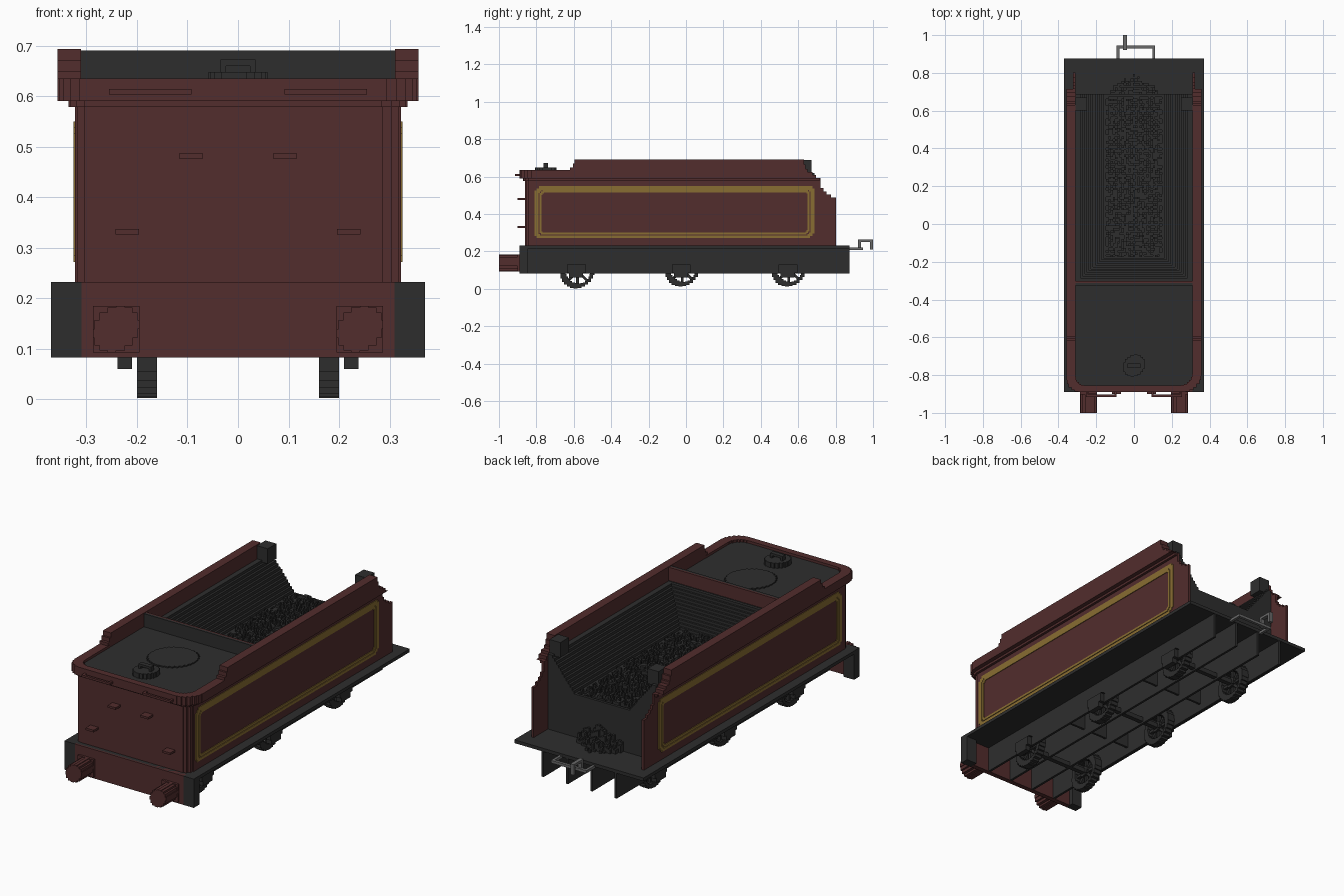
import bpy, bmesh, math, random

cube = bpy.data.objects.get("Cube")
if cube:
    bpy.data.objects.remove(cube, do_unlink=True)
random.seed(4)


def material(name, rgb):
    m = bpy.data.materials.new(name)
    m.use_nodes = True
    m.diffuse_color = (*rgb, 1)
    m.node_tree.nodes["Principled BSDF"].inputs["Base Color"].default_value = (*rgb, 1)
    return m


RED = material("dark red", (0.084, 0.026, 0.026))
BLACK = material("black", (0.027, 0.027, 0.027))
GOLD = material("gold", (0.25, 0.155, 0.032))
GREY = material("steel grey", (0.14, 0.14, 0.14))


def finish(name, bm, mat):
    bmesh.ops.recalc_face_normals(bm, faces=bm.faces[:])
    me = bpy.data.meshes.new(name)
    bm.to_mesh(me)
    bm.free()
    me.materials.append(mat)
    ob = bpy.data.objects.new(name, me)
    bpy.context.collection.objects.link(ob)
    return ob


def boxes(name, specs, mat, mirror=False):
    """Boxes given as (x0, x1, y0, y1, z0, z1), optionally mirrored in x."""
    bm = bmesh.new()
    specs = list(specs)
    if mirror:
        specs += [(-b, -a, *rest) for a, b, *rest in specs]
    for x0, x1, y0, y1, z0, z1 in specs:
        vs = bmesh.ops.create_cube(bm, size=1)["verts"]
        for v in vs:
            v.co = ((x0 + x1) / 2 + v.co.x * (x1 - x0),
                    (y0 + y1) / 2 + v.co.y * (y1 - y0),
                    (z0 + z1) / 2 + v.co.z * (z1 - z0))
    return finish(name, bm, mat)


def prism(name, outline, axis, lo, hi, mat):
    """Extrude a 2D outline along an axis: x uses (y,z), y uses (x,z), z uses (x,y)."""
    put = {"x": lambda a, b, d: (d, a, b), "y": lambda a, b, d: (a, d, b),
           "z": lambda a, b, d: (a, b, d)}[axis]
    bm = bmesh.new()
    loops = [[bm.verts.new(put(a, b, d)) for a, b in outline] for d in (lo, hi)]
    n = len(outline)
    for loop in loops:
        bm.faces.new(loop)
    for i in range(n):
        j = (i + 1) % n
        bm.faces.new((loops[0][i], loops[0][j], loops[1][j], loops[1][i]))
    return finish(name, bm, mat)


def stair(pts):
    """Turn slanted segments into square steps."""
    out = [pts[0]]
    for a, b in zip(pts, pts[1:]):
        if abs(a[0] - b[0]) > 1e-4 and abs(a[1] - b[1]) > 1e-4:
            out.append((a[0], b[1]))
        out.append(b)
    return out


def arc(cx, cy, r, a0, a1, n):
    return [(cx + r * math.cos(math.radians(a0 + (a1 - a0) * i / n)),
             cy + r * math.sin(math.radians(a0 + (a1 - a0) * i / n))) for i in range(n + 1)]


def disc(cx, cy, r, n=24):
    return stair(arc(cx, cy, r, 0, 360, n))[:-1]


def u_path(w, front, back, r, n=6):
    """Open U shape with rounded front corners, seen from the top."""
    return stair([(-w, back)] + arc(-w + r, front + r, r, 180, 270, n)
                 + arc(w - r, front + r, r, 270, 360, n) + [(w, back)])


# Chassis: running board, buffer beam, frame plates and cross stretchers
boxes("running_board", [(-.37, .37, -.88, .875, .215, .232)], BLACK)
boxes("buffer_beam", [(-.31, .31, -.89, -.865, .083, .232)], RED)
boxes("front_step_blocks", [(.31, .37, -.89, -.845, .083, .232)], BLACK, True)
boxes("frame_plates", [(.203, .215, -.866, .873, .083, .216),
                       (.064, .076, -.866, .873, .083, .216)], BLACK, True)
boxes("frame_stretchers", [(-.205, .205, y, y + .012, .12, .216) for y in (-.3, .26)], BLACK)

# Wheels with spokes, axles and axle boxes
for n, (y, z) in enumerate([(-.58, .095), (-.02, .104), (.55, .104)], 1):
    for side, s in (("left", 1), ("right", -1)):
        rim = stair(arc(y, z, .092, 0, 360, 28)) + stair(arc(y, z, .066, 360, 0, 28))
        prism(f"{side}_wheel_rim_{n}", rim, "x", s * .16, s * .2, BLACK)
        prism(f"{side}_wheel_hub_{n}", disc(y, z, .026, 12), "x", s * .16, s * .2, BLACK)
        for k in range(4):
            t = math.pi * k / 4
            c, d = math.cos(t), math.sin(t)
            bar = [(y + u * c - v * d, z + u * d + v * c)
                   for u, v in ((-.075, -.007), (.075, -.007), (.075, .007), (-.075, .007))]
            prism(f"{side}_wheel_spokes_{n}_{k + 1}", bar, "x", s * .172, s * .188, BLACK)
        box = [(y - .055, .13), (y - .045, .085), (y - .03, .06),
               (y + .03, .06), (y + .045, .085), (y + .055, .13)]
        prism(f"{side}_axle_box_{n}", stair(box), "x", s * .21, s * .238, BLACK)
    boxes(f"axle_{n}", [(-.17, .17, y - .012, y + .012, z - .012, z + .012)], BLACK)

# Buffers
for side, s in (("left", 1), ("right", -1)):
    prism(f"{side}_buffer", disc(s * .241, .139, .046, 16), "y", -1, -.88, RED)
boxes("buffer_bases", [(.195, .287, -.902, -.885, .093, .185)], RED, True)

# Water tank with rounded front corners, ledge, lip and deck
prism("tank", u_path(.322, -.86, -.31, .035, 3), "z", .232, .582, RED)
prism("tank_ledge", u_path(.335, -.872, -.31, .05, 4), "z", .578, .592, RED)
lip = u_path(.357, -.89, -.6, .085) + u_path(.31, -.855, -.6, .06)[::-1]
prism("tank_lip", lip, "z", .59, .635, RED)
prism("tank_deck", u_path(.315, -.86, -.3, .06), "z", .585, .622, BLACK)
prism("deck_hatch", disc(0, -.53, .115, 32), "z", .62, .628, BLACK)
prism("filler_base", disc(0, -.75, .058, 20), "z", .62, .648, BLACK)
boxes("filler_handle", [(-.035, -.024, -.762, -.738, .645, .672),
                        (.024, .035, -.762, -.738, .645, .672),
                        (-.035, .035, -.762, -.738, .66, .672)], BLACK)

# Side walls with stepped rear ends, and the raised flange above them
wall = [(-.32, .232), (-.32, .592), (.72, .592), (.72, .56), (.735, .54), (.75, .52),
        (.775, .505), (.803, .49), (.803, .232)]
flange = [(-.62, .59), (-.62, .635), (-.605, .65), (-.595, .67), (-.58, .693), (.63, .693),
          (.64, .665), (.65, .64), (.675, .625), (.695, .61), (.715, .59)]
for side, s in (("left", 1), ("right", -1)):
    prism(f"{side}_wall", stair(wall), "x", s * .309, s * .322, RED)
    prism(f"{side}_flange", stair(flange), "x", s * .311, s * .357, RED)
boxes("wall_ledges", [(.315, .335, -.32, .715, .578, .592)], RED, True)

# Gold lining panels on both sides
def panel(y0, y1, z0, z1, c):
    return stair([(y0, z0 + c), (y0 + c / 2, z0 + c / 2), (y0 + c, z0), (y1 - c, z0),
                  (y1 - c / 2, z0 + c / 2), (y1, z0 + c), (y1, z1 - c),
                  (y1 - c / 2, z1 - c / 2), (y1 - c, z1), (y0 + c, z1),
                  (y0 + c / 2, z1 - c / 2), (y0, z1 - c), (y0, z0 + c)])


for side, s in (("left", 1), ("right", -1)):
    for part, o, i in (("outer", (-.81, .687, .272, .55, .024), (-.788, .665, .286, .528, .016)),
                       ("inner", (-.784, .661, .29, .528, .016), (-.772, .65, .302, .515, .012))):
        prism(f"{side}_{part}_lining", panel(*o) + panel(*i)[::-1], "x",
              s * .32, s * .3255, GOLD)

# Coal bunker: divider, stepped slopes, rear plate and corner boxes
boxes("divider", [(-.311, .311, -.325, -.313, .6, .69)], BLACK)
boxes("divider_back", [(-.311, .311, -.313, -.303, .6, .69)], RED)
steps, slopes = 13, []
for i in range(steps):
    t = i / steps
    x, y, z = .295 - .145 * t, -.295 + .125 * t, .62 - .18 * t
    low = z - .03
    slopes += [(x - .012, .31, -.305, .685, low, z), (-.31, -x + .012, -.305, .685, low, z),
               (-.31, .31, -.305, y + .01, low, z)]
boxes("bunker_slopes", slopes, BLACK)
boxes("bunker_floor", [(-.16, .16, -.3, .685, .4, .425)], BLACK)
rear = stair([(.31, .62)] + [(.283 - .145 * i / steps, .62 - .18 * i / steps)
                             for i in range(steps)])
rear = rear + [(-x, z) for x, z in rear[::-1]] + [(-.31, .232), (.31, .232)]
prism("bunker_rear_plate", rear, "y", .673, .687, BLACK)
boxes("corner_boxes", [(.25, .312, .6, .67, .61, .688)], BLACK, True)

# Coal: rough heap in the bunker and a spill on the running board
u = .0118
heap = []
for i in range(-12, 13):
    for j in range(72):
        y = -.175 + j * u
        h = .445 + u * random.choice((0, 0, 1, 1, 2))
        heap.append((i * u - u / 2, i * u + u / 2, y, y + u, .42, h))
boxes("coal_heap", heap, BLACK)
spill = []
for i in range(-10, 11):
    for j in range(9):
        top = .33 - .012 * j - .006 * abs(i) + u * random.choice((-1, 0, 1))
        if top > .24:
            y = .687 + j * u
            spill.append((i * u - u / 2, i * u + u / 2, y, y + u, .23, top))
boxes("coal_spill", spill, BLACK)

# Front hand rails and steps
boxes("front_hand_rails", [(.092, .255, -.915, -.903, .603, .614),
                           (.092, .104, -.905, -.885, .603, .614),
                           (.243, .255, -.905, -.885, .603, .614)], RED, True)
boxes("front_foot_steps", [(.07, .116, -.9, -.855, .476, .487),
                           (.196, .242, -.9, -.855, .326, .337)], RED, True)

# Rear coupling bracket with its hook
boxes("rear_coupling", [(-.092, -.078, .87, .945, .208, .222), (.098, .112, .87, .945, .208, .222),
                        (-.092, .112, .93, .945, .208, .222),
                        (-.058, -.038, .92, .935, .208, .265),
                        (-.058, -.038, .92, 1, .252, .265),
                        (-.058, -.038, .985, 1, .21, .265)], GREY)
